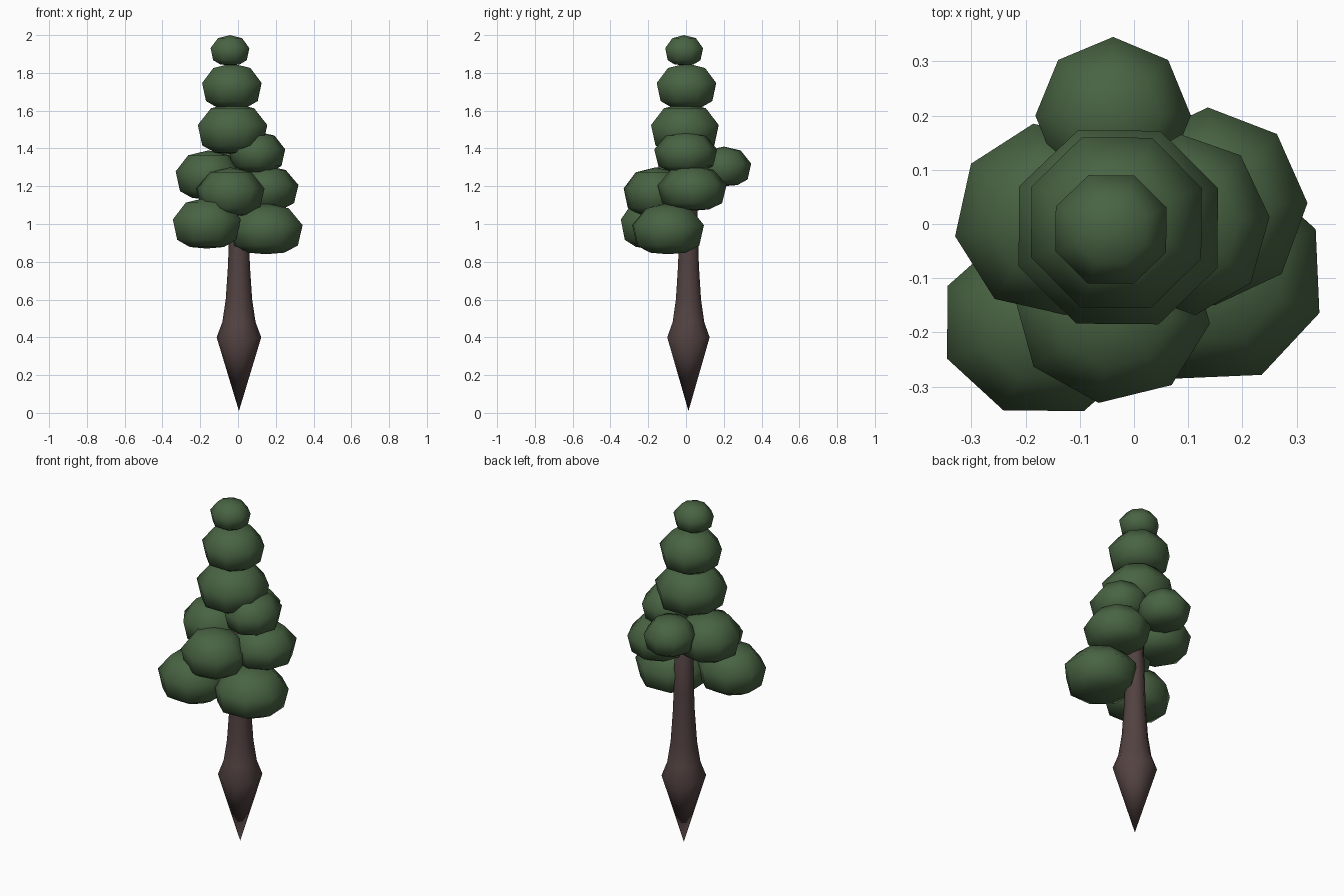
import bpy, bmesh, math

cube = bpy.data.objects.get("Cube")
if cube:
    bpy.data.objects.remove(cube, do_unlink=True)


def material(name, rgb):
    mat = bpy.data.materials.new(name)
    mat.use_nodes = True
    mat.diffuse_color = (*rgb, 1)
    mat.node_tree.nodes["Principled BSDF"].inputs["Base Color"].default_value = (*rgb, 1)
    return mat


leaf_green = material("leaf green", (0.065, 0.125, 0.055))
bark_brown = material("bark brown", (0.085, 0.055, 0.053))


def lathe(name, profile, sides, yaw, mat):
    """Closed solid from (radius, height) rings; zero radius makes a pole."""
    bm = bmesh.new()
    rings = []
    for r, z in profile:
        if r == 0:
            rings.append([bm.verts.new((0, 0, z))] * sides)
            continue
        angles = [math.radians(yaw) + math.tau * i / sides for i in range(sides)]
        rings.append([bm.verts.new((r * math.cos(a), r * math.sin(a), z)) for a in angles])
    for low, high in zip(rings, rings[1:]):
        for i in range(sides):
            j = (i + 1) % sides
            corners = list(dict.fromkeys((low[i], low[j], high[j], high[i])))
            bm.faces.new(corners).smooth = True
    bmesh.ops.recalc_face_normals(bm, faces=bm.faces)
    mesh = bpy.data.meshes.new(name)
    bm.to_mesh(mesh)
    bm.free()
    mesh.materials.append(mat)
    obj = bpy.data.objects.new(name, mesh)
    bpy.context.collection.objects.link(obj)
    return obj


# Trunk: pointed root, bulge, slender stem
trunk = lathe("trunk", [(0, 0.01), (0.118, 0.4), (0.088, 0.48), (0.07, 0.6),
                        (0.058, 0.78), (0.054, 0.9), (0.045, 1.3), (0, 1.35)],
              10, 0, bark_brown)
trunk.location = (0.005, 0.013, 0)

# Foliage clump: domed top, flattened underside
CLUMP = [(0, 0), (0.5, 0.03), (0.87, 0.17), (1, 0.57), (0.62, 0.9), (0, 1)]


def clump(name, xs, ys, zs, yaw):
    """Fit one eight-sided clump into the given extents."""
    obj = lathe(name, CLUMP, 8, yaw, leaf_green)
    for axis, (low, high) in enumerate((xs, ys, zs)):
        values = [v.co[axis] for v in obj.data.vertices]
        start, size = min(values), max(values) - min(values)
        for v in obj.data.vertices:
            v.co[axis] = low + (v.co[axis] - start) / size * (high - low)


clump("crown_tip", (-0.145, 0.06), (-0.11, 0.09), (1.84, 2.0), 22)
clump("crown_upper", (-0.19, 0.125), (-0.155, 0.16), (1.61, 1.85), 22)
clump("crown_middle", (-0.213, 0.155), (-0.185, 0.173), (1.37, 1.64), 22)
clump("left_upper_clump", (-0.05, 0.25), (-0.168, 0.165), (1.27, 1.49), 5)
clump("right_upper_clump", (-0.33, 0.02), (-0.168, 0.185), (1.13, 1.39), 10)
clump("front_clump", (-0.22, 0.14), (-0.33, 0.01), (1.04, 1.3), -8)
clump("left_middle_clump", (-0.035, 0.32), (-0.15, 0.215), (1.07, 1.31), 2)
clump("right_lower_clump", (-0.345, 0.015), (-0.345, -0.02), (0.87, 1.14), 22)
clump("left_lower_clump", (-0.045, 0.342), (-0.285, 0.095), (0.84, 1.11), 25)
clump("back_clump", (-0.182, 0.105), (0.055, 0.345), (1.2, 1.41), 0)
